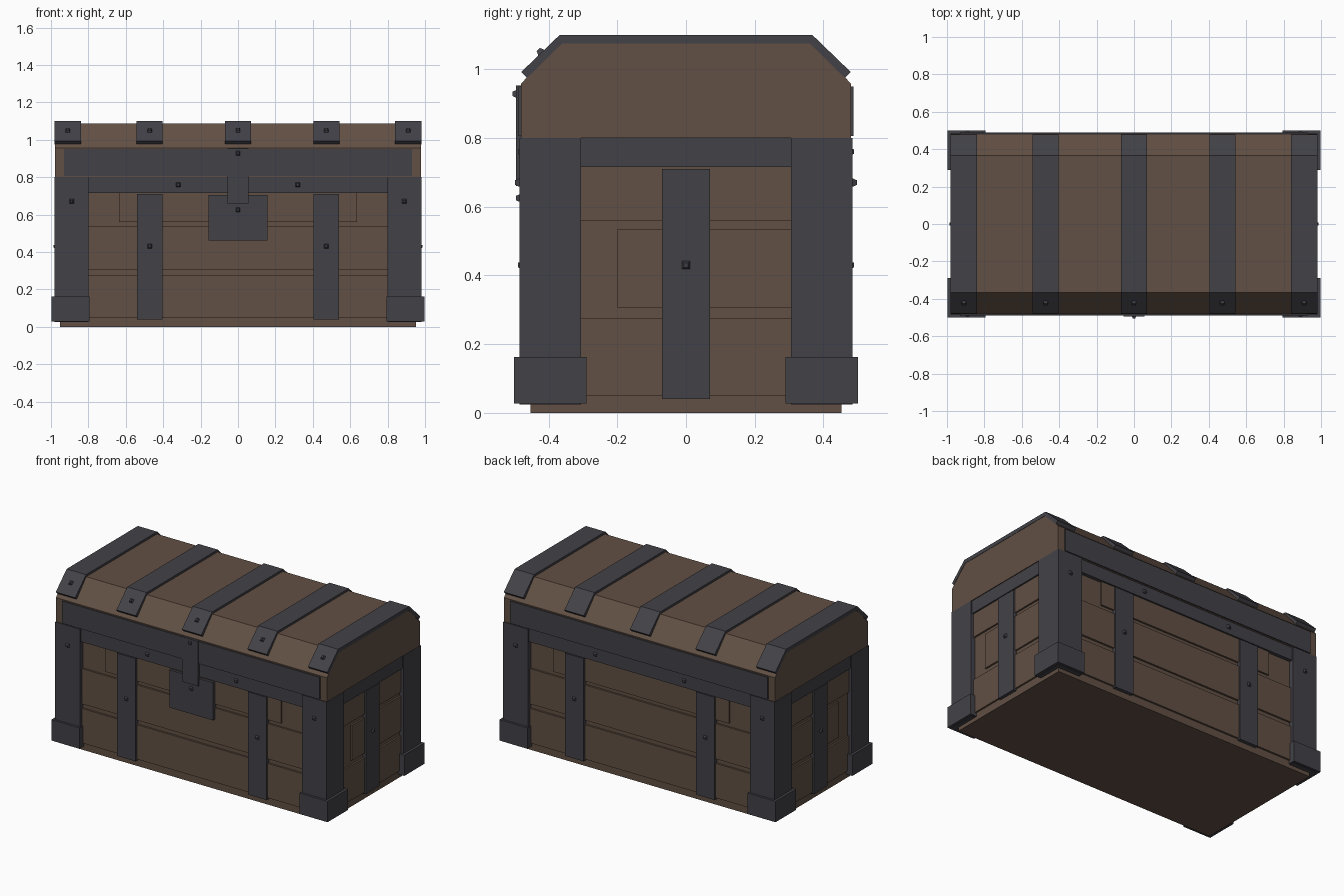
import bpy, bmesh, math
from mathutils import Vector, Matrix

if "Cube" in bpy.data.objects:
    bpy.data.objects.remove(bpy.data.objects["Cube"])


def material(name, col):
    m = bpy.data.materials.new(name)
    m.diffuse_color = (*col, 1)
    m.use_nodes = True
    m.node_tree.nodes["Principled BSDF"].inputs["Base Color"].default_value = m.diffuse_color
    return m


WOOD = material("brown wood", (0.122, 0.080, 0.058))
IRON = material("dark iron", (0.054, 0.053, 0.064))


def finish(name, bm, mat):
    bmesh.ops.recalc_face_normals(bm, faces=bm.faces[:])
    me = bpy.data.meshes.new(name)
    bm.to_mesh(me)
    bm.free()
    me.materials.append(mat)
    ob = bpy.data.objects.new(name, me)
    bpy.context.collection.objects.link(ob)
    return ob


def box(name, x0, x1, y0, y1, z0, z1, mat):
    bm = bmesh.new()
    size = Matrix.Diagonal((x1 - x0, y1 - y0, z1 - z0, 1))
    mid = Matrix.Translation(((x0 + x1) / 2, (y0 + y1) / 2, (z0 + z1) / 2))
    bmesh.ops.create_cube(bm, size=1, matrix=mid @ size)
    return finish(name, bm, mat)


def extrude_profile(name, pts, x0, x1, mat):
    # closed (y, z) profile swept along x
    bm = bmesh.new()
    f = bm.faces.new([bm.verts.new((x0, y, z)) for y, z in pts])
    r = bmesh.ops.extrude_face_region(bm, geom=[f])
    bmesh.ops.translate(bm, vec=(x1 - x0, 0, 0),
                        verts=[v for v in r["geom"] if isinstance(v, bmesh.types.BMVert)])
    return finish(name, bm, mat)


def stud(name, pos, normal):
    # square nail head with a blunt point
    bm = bmesh.new()
    n = Vector(normal).normalized()
    rot = n.to_track_quat('Z', 'Y').to_matrix().to_4x4() @ Matrix.Rotation(math.pi / 4, 4, 'Z')
    bmesh.ops.create_cone(bm, cap_ends=True, segments=4, radius1=0.02, radius2=0.009,
                          depth=0.018, matrix=Matrix.Translation(Vector(pos) + n * 0.004) @ rot)
    return finish(name, bm, IRON)


# Wooden core
box("chest_core", -0.952, 0.952, -0.453, 0.453, 0, 0.80, WOOD)

# Front and back: planks, straps, rails, lid rim
for s, side in ((-1, "front"), (1, "back")):
    def plate(name, x0, x1, z0, z1, depth, mat=IRON, inner=0.44):
        a, b = sorted((s * inner, s * depth))
        return box(f"{side}_{name}", x0, x1, a, b, z0, z1, mat)

    plate("low_plank", -0.9, 0.9, 0.05, 0.275, 0.465, WOOD)
    plate("middle_plank", -0.9, 0.9, 0.305, 0.535, 0.465, WOOD)
    plate("top_plank", -0.635, 0.635, 0.56, 0.78, 0.465, WOOD)
    plate("rail", -0.81, 0.81, 0.715, 0.80, 0.476)
    plate("lid_rim", -0.93, 0.93, 0.805, 0.95, 0.488)
    for m in (-1, 1):
        plate("strap", m * 0.4725 - 0.0675, m * 0.4725 + 0.0675, 0.04, 0.71, 0.476)
        stud(f"{side}_strap_stud", (m * 0.4725, s * 0.476, 0.43), (0, s, 0))
        stud(f"{side}_rail_stud", (m * 0.32, s * 0.476, 0.76), (0, s, 0))
        stud(f"{side}_post_stud", (m * 0.89, s * 0.485, 0.67), (0, s, 0))

# Ends: planks, strap, rail
for s, side in ((-1, "left"), (1, "right")):
    def plate(name, y0, y1, z0, z1, depth, mat=IRON):
        a, b = sorted((s * 0.94, s * depth))
        return box(f"{side}_{name}", a, b, y0, y1, z0, z1, mat)

    plate("low_plank", -0.4, 0.4, 0.05, 0.275, 0.963, WOOD)
    plate("middle_plank", -0.2, 0.4, 0.305, 0.535, 0.963, WOOD)
    plate("top_plank", -0.4, 0.4, 0.56, 0.78, 0.963, WOOD)
    plate("rail", -0.305, 0.305, 0.715, 0.80, 0.973)
    plate("strap", -0.07, 0.07, 0.04, 0.71, 0.973)
    stud(f"{side}_strap_stud", (s * 0.973, 0, 0.43), (s, 0, 0))

    # Corner posts and foot caps
    for t in (-1, 1):
        xa, xb = sorted((s * 0.80, s * 0.98))
        ya, yb = sorted((t * 0.305, t * 0.485))
        box("corner_post", xa, xb, ya, yb, 0.025, 0.80, IRON)
        xa, xb = sorted((s * 0.795, s * 0.997))
        ya, yb = sorted((t * 0.29, t * 0.50))
        box("corner_foot_cap", xa, xb, ya, yb, 0.027, 0.163, IRON)

# Faceted lid
half = [(0.48, 0.80), (0.48, 0.957), (0.365, 1.086)]
extrude_profile("lid", half + [(-y, z) for y, z in reversed(half)], -0.978, 0.978, WOOD)

# Iron bands over the lid, with a stud on each front slope
outer = [(0.479, 0.992), (0.367, 1.10)]
inner = [(0.36, 1.075), (0.462, 0.975)]
band = (outer + [(-y, z) for y, z in reversed(outer)]
        + [(-y, z) for y, z in reversed(inner)] + inner)
for x in (-0.91, -0.4725, 0, 0.4725, 0.91):
    extrude_profile("lid_band", band, x - 0.07, x + 0.07, IRON)
    stud("lid_band_stud", (x, -0.421, 1.048), (0, -0.694, 0.72))

# Lock plate and hasp
box("lock_plate", -0.158, 0.158, -0.482, -0.44, 0.46, 0.705, IRON)
stud("lock_stud", (0, -0.482, 0.625), (0, -1, 0))
box("hasp", -0.057, 0.057, -0.494, -0.47, 0.66, 0.953, IRON)
stud("hasp_stud", (0, -0.492, 0.928), (0, -1, 0))
